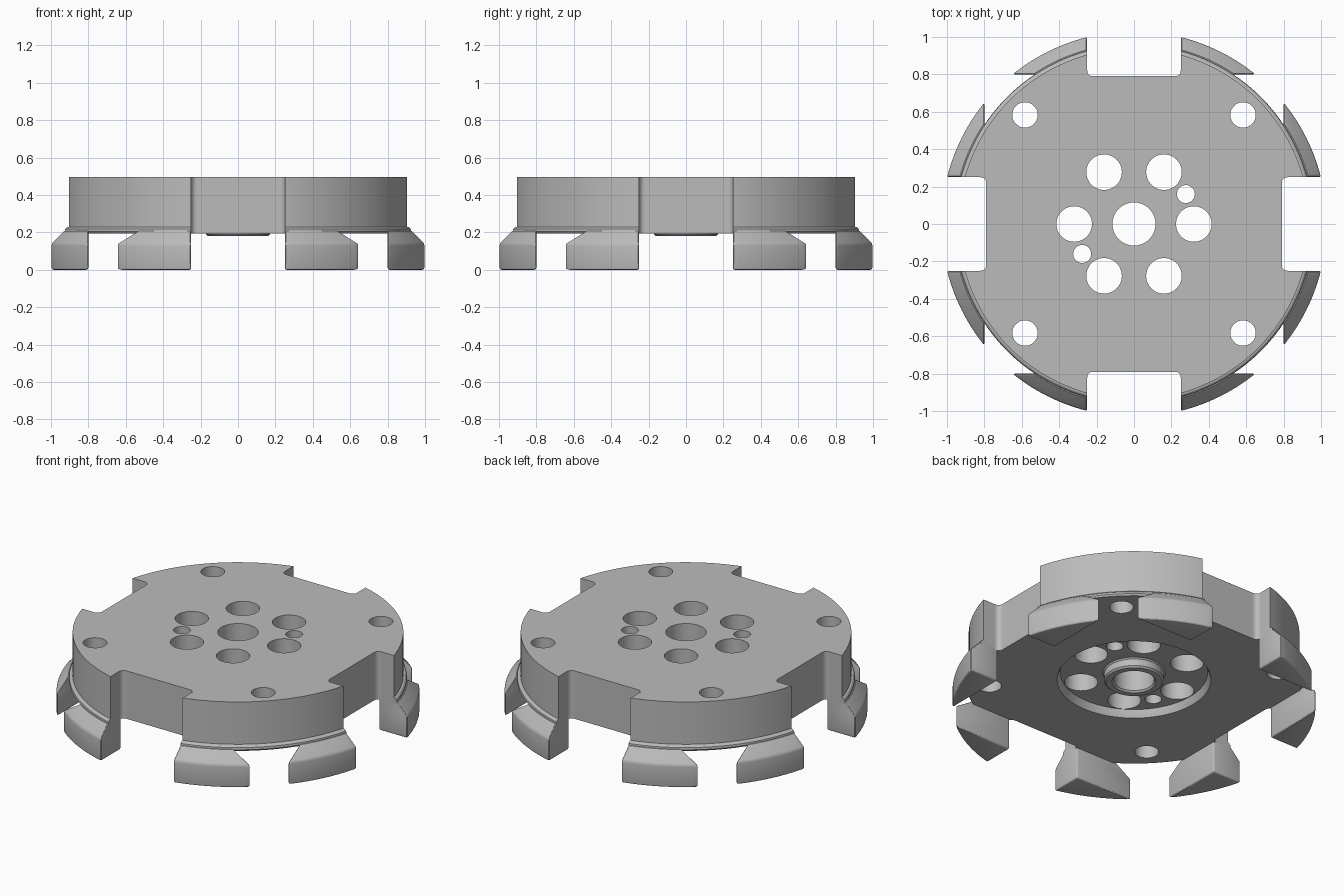
import bpy, bmesh, math

cube = bpy.data.objects.get("Cube")
if cube:
    bpy.data.objects.remove(cube, do_unlink=True)

grey = bpy.data.materials.new("machined_grey")
grey.use_nodes = True
colour = (0.5, 0.5, 0.5, 1)
grey.diffuse_color = colour
grey.node_tree.nodes["Principled BSDF"].inputs["Base Color"].default_value = colour


def add_object(name, bm):
    bmesh.ops.recalc_face_normals(bm, faces=bm.faces)
    mesh = bpy.data.meshes.new(name)
    bm.to_mesh(mesh)
    bm.free()
    mesh.materials.append(grey)
    ob = bpy.data.objects.new(name, mesh)
    bpy.context.collection.objects.link(ob)
    return ob


def activate(ob):
    bpy.ops.object.select_all(action='DESELECT')
    ob.select_set(True)
    bpy.context.view_layer.objects.active = ob


def smooth(ob):
    activate(ob)
    bpy.ops.object.shade_smooth_by_angle(angle=math.radians(28))


def loft(bm, rings, closed=False):
    """Skin equal-length point rings; cap the ends unless closed."""
    loops = [[bm.verts.new(p) for p in ring] for ring in rings]
    n = len(loops[0])
    pairs = list(zip(loops, loops[1:]))
    if closed:
        pairs.append((loops[-1], loops[0]))
    for a, b in pairs:
        for i in range(n):
            j = (i + 1) % n
            bm.faces.new((a[i], a[j], b[j], b[i]))
    if not closed:
        bm.faces.new(loops[0][::-1])
        bm.faces.new(loops[-1])


def circle(r, z, n, x=0, y=0):
    steps = [2 * math.pi * i / n for i in range(n)]
    return [(x + r * math.cos(t), y + r * math.sin(t), z) for t in steps]


# Turned body: bore, hub, underside recess, floor, lip, rim
TOP, FLOOR, CEILING = 0.495, 0.195, 0.24
profile = [(0.115, TOP), (0.115, 0.19), (0.125, 0.18), (0.16, 0.18), (0.17, 0.19),
           (0.17, 0.232), (0.178, CEILING), (0.418, CEILING), (0.424, 0.22),
           (0.437, FLOOR), (0.953, FLOOR), (0.96, 0.205), (0.958, 0.218),
           (0.949, 0.227), (0.939, 0.23), (0.939, TOP)]
bm = bmesh.new()
loft(bm, [circle(r, z, 128) for r, z in profile], closed=True)
body = add_object("body", bm)

# Through holes
bm = bmesh.new()
holes = [(0.32 * math.cos(k * math.pi / 3), 0.32 * math.sin(k * math.pi / 3), 0.095)
         for k in range(6)]
holes += [(sx * 0.583, sy * 0.583, 0.068) for sx in (-1, 1) for sy in (-1, 1)]
holes += [(s * 0.277, s * 0.16, 0.048) for s in (-1, 1)]
for x, y, r in holes:
    loft(bm, [circle(r, z, 48, x, y) for z in (-0.2, 0.8)])

# Four rim notches with rounded inner corners
NOTCH, DEPTH, FILLET = 0.25, 0.79, 0.03
for k in range(4):
    outline = [(NOTCH, 1.2), (-NOTCH, 1.2)]
    for side, start in ((-1, math.pi), (1, 1.5 * math.pi)):
        for i in range(6):
            t = start + i * math.pi / 10
            outline.append((side * (NOTCH - FILLET) + FILLET * math.cos(t),
                            DEPTH + FILLET + FILLET * math.sin(t)))
    c, s = round(math.cos(k * math.pi / 2)), round(math.sin(k * math.pi / 2))
    loft(bm, [[(c * x - s * y, s * x + c * y, z) for x, y in outline]
              for z in (-0.2, 0.8)])
cutter = add_object("cutter", bm)
cutter.hide_render = True
cut = body.modifiers.new("cut", 'BOOLEAN')
cut.operation = 'DIFFERENCE'
cut.solver = 'EXACT'
cut.object = cutter
activate(body)
bpy.ops.object.modifier_apply(modifier="cut")
bpy.data.objects.remove(cutter, do_unlink=True)
smooth(body)

# Eight clamp feet: a flat inner face, an arc outside, a sloping shoulder
INNER, STEPS = 0.8, 14


def foot_ring(r, z, mirror):
    a0 = math.acos(NOTCH / r)
    a1 = math.asin(INNER / r)
    pts = [(NOTCH, INNER)]
    for i in range(STEPS + 1):
        t = a0 + (a1 - a0) * i / STEPS
        pts.append((r * math.cos(t), r * math.sin(t)))
    return [(mirror * x, y, z) for x, y in pts]


for mirror, side in ((-1, "right"), (1, "left")):
    bm = bmesh.new()
    levels = [(1.03, 0), (1.03, 0.14), (0.965, 0.208)]
    loft(bm, [foot_ring(r, z, mirror) for r, z in levels])
    bmesh.ops.recalc_face_normals(bm, faces=bm.faces)
    sharp = [e for e in bm.edges if e.calc_face_angle(0) > math.radians(30)
             and min(v.co.z for v in e.verts) < 0.2]
    bmesh.ops.bevel(bm, geom=sharp, offset=0.012, offset_type='OFFSET', segments=3,
                    profile=0.5, affect='EDGES', clamp_overlap=True)
    foot = add_object("foot_" + side + "_1", bm)
    smooth(foot)
    for k in range(1, 4):
        other = bpy.data.objects.new("foot_%s_%d" % (side, k + 1), foot.data)
        other.rotation_euler.z = k * math.pi / 2
        bpy.context.collection.objects.link(other)
